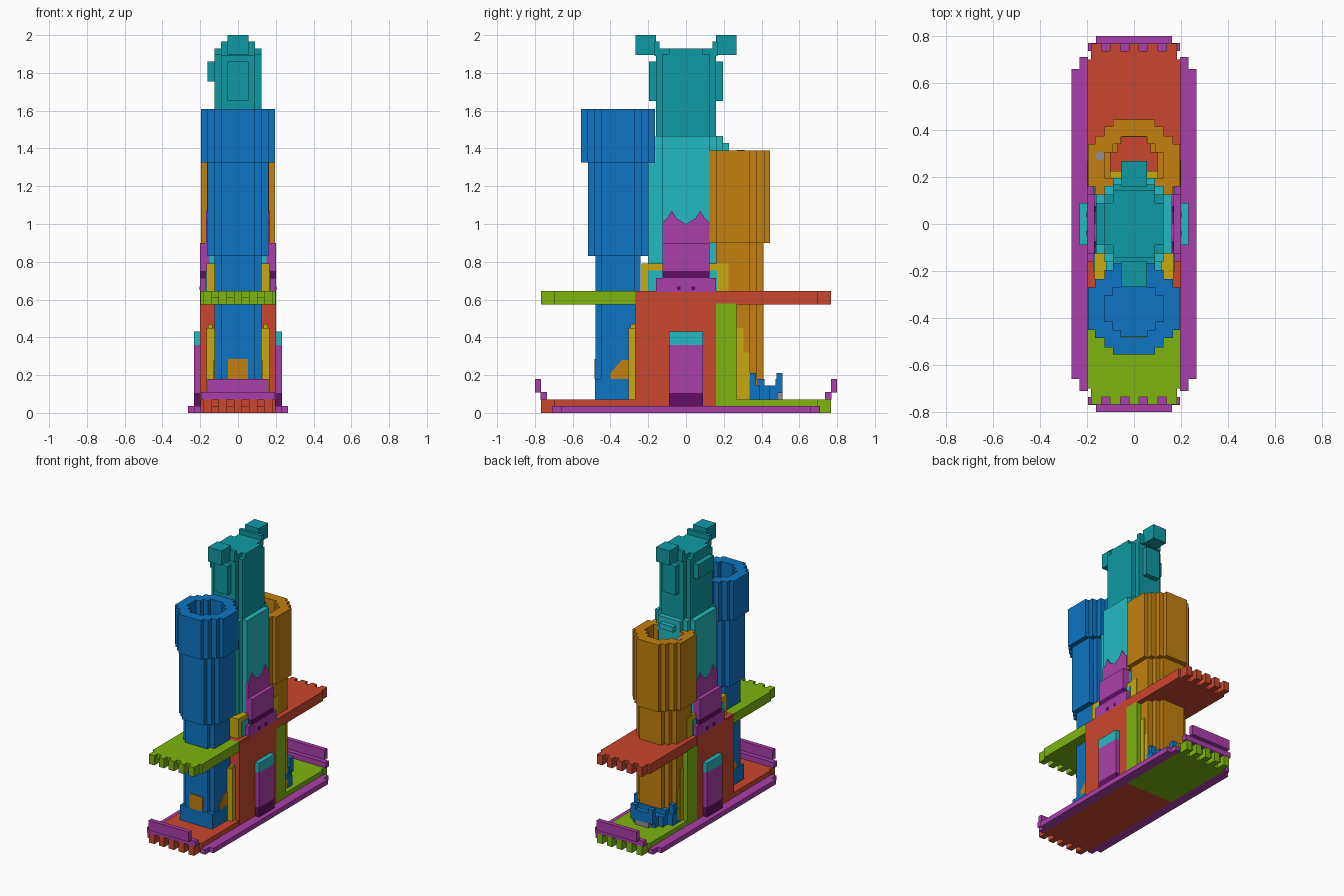
import bpy
import math

cube = bpy.data.objects.get("Cube")
if cube:
    bpy.data.objects.remove(cube, do_unlink=True)


def lin(c):
    c /= 255
    return c / 12.92 if c <= 0.04045 else ((c + 0.055) / 1.055) ** 2.4


def material(name, r, g, b):
    m = bpy.data.materials.new(name)
    m.use_nodes = True
    col = (lin(r), lin(g), lin(b), 1)
    m.diffuse_color = col
    m.node_tree.nodes["Principled BSDF"].inputs["Base Color"].default_value = col
    return m


PURPLE = material("purple", 170, 63, 170)
DARK = material("dark purple", 98, 14, 98)
RED = material("red", 202, 71, 46)
GREEN = material("green", 126, 180, 15)
BLUE = material("blue", 14, 117, 195)
ORANGE = material("orange", 195, 128, 14)
CYAN = material("cyan", 36, 186, 194)
TEAL = material("teal", 15, 154, 163)
YELLOW = material("yellow", 200, 170, 14)
GREY = material("grey", 145, 145, 145)


def prism(name, mat, loops, z0, z1, at=(0, 0), along_x=False):
    """Extrude closed outlines; the second outline becomes a hole."""
    cu = bpy.data.curves.new(name, "CURVE")
    cu.dimensions, cu.fill_mode = "2D", "BOTH"
    cu.extrude = (z1 - z0) / 2
    for pts in loops:
        s = cu.splines.new("POLY")
        s.points.add(len(pts) - 1)
        for p, (x, y) in zip(s.points, pts):
            p.co = (x, y, 0, 1)
        s.use_cyclic_u = True
    tmp = bpy.data.objects.new(name + "_curve", cu)
    bpy.context.collection.objects.link(tmp)
    bpy.context.view_layer.update()
    me = bpy.data.meshes.new_from_object(
        tmp.evaluated_get(bpy.context.evaluated_depsgraph_get()))
    bpy.data.objects.remove(tmp, do_unlink=True)
    me.materials.clear()
    me.materials.append(mat)
    for p in me.polygons:
        p.use_smooth = False
    ob = bpy.data.objects.new(name, me)
    bpy.context.collection.objects.link(ob)
    mid = (z0 + z1) / 2
    if along_x:
        ob.rotation_euler = (math.pi / 2, 0, math.pi / 2)
        ob.location = (mid, 0, 0)
    else:
        ob.location = (at[0], at[1], mid)
    return ob


def box(name, mat, x0, x1, y0, y1, z0, z1):
    v = [(x, y, z) for x in (x0, x1) for y in (y0, y1) for z in (z0, z1)]
    f = [(0, 1, 3, 2), (4, 6, 7, 5), (0, 4, 5, 1), (2, 3, 7, 6), (0, 2, 6, 4), (1, 5, 7, 3)]
    me = bpy.data.meshes.new(name)
    me.from_pydata(v, [], f)
    me.materials.append(mat)
    ob = bpy.data.objects.new(name, me)
    bpy.context.collection.objects.link(ob)
    return ob


def stepped(steps):
    """Blocky round outline from (half width, half depth) steps."""
    q = []
    for i, (x, y) in enumerate(steps):
        q.append((x, y))
        if i + 1 < len(steps):
            q.append((steps[i + 1][0], y))
    r = q[::-1]
    return (q + [(-x, y) for x, y in r]
            + [(-x, -y) for x, y in q] + [(x, -y) for x, y in r])


R195 = stepped([(.195, .09), (.165, .125), (.125, .165), (.09, .195)])
R160 = stepped([(.162, .09), (.125, .125), (.09, .16)])
R120 = stepped([(.125, .09), (.09, .12)])
HOLE = stepped([(.125, .055), (.09, .09), (.055, .122)])
SLIM_HOLE = stepped([(.1, .055), (.07, .1), (.05, .12)])

# Lower and upper floors, split in two colours, with toothed ends
for name, z0, z1, split, front, back in (
        ("lower_floor", 0, .07, .16, RED, GREEN),
        ("upper_floor", .575, .645, -.27, GREEN, RED)):
    box(name + "_front", front, -.198, .198, -.70, split, z0, z1)
    box(name + "_back", back, -.198, .198, split, .70, z0, z1)
    for s, mat in ((-1, front), (1, back)):
        for i in range(-2, 3):
            x = i * .08
            a, b = sorted((s * .69, s * .768))
            box(name + "_tooth", mat, x - .022, x + .022, a, b, z0, z1)
        for i in range(-2, 2):
            x = i * .08 + .04
            a, b = sorted((s * .69, s * .735))
            box(name + "_gap", mat, x - .02, x + .02, a, b, z0 + .035, z1)

# Base rim and end rails
for s in (-1, 1):
    a, b = sorted((s * .195, s * .265))
    box("base_rim", PURPLE, a, b, -.66, .66, 0, .036)
    a, b = sorted((s * .195, s * .232))
    box("base_rim_end", PURPLE, a, b, -.71, .71, 0, .036)
    a, b = sorted((s * .735, s * .77))
    box("rail_foot", PURPLE, -.195, .195, a, b, .07, .11)
    a, b = sorted((s * .768, s * .8))
    box("end_rail", PURPLE, -.162, .162, a, b, .108, .18)

# Core block between the floors
box("core_front", RED, -.2, .2, -.27, .16, .036, .64)
box("core_back", GREEN, -.2, .2, .16, .268, .036, .58)

# Corner posts
for sx in (-1, 1):
    for sy in (-1, 1):
        a, b = sorted((sx * .125, sx * .168))
        c, d = sorted((sy * .26, sy * .305))
        box("corner_post", YELLOW, a, b, c, d, .07, .45)
        a, b = sorted((sx * .135, sx * .16))
        c, d = sorted((sy * .26, sy * .295))
        box("post_tip", YELLOW, a, b, c, d, .45, .47)
        if sy > 0:
            a, b = sorted((sx * .125, sx * .165))
            box("post_step", YELLOW, a, b, .30, .335, .07, .32)

# Doors on both sides
for s in (-1, 1):
    for name, mat, z0, z1 in (("door_sill", DARK, .036, .105),
                              ("door_panel", PURPLE, .105, .36),
                              ("door_lintel", CYAN, .36, .43)):
        a, b = sorted((s * .19, s * .232))
        box(name, mat, a, b, -.09, .09, z0, z1)

# Collar above the upper floor
box("collar", YELLOW, -.167, .167, -.235, .225, .64, .79)
box("collar_panel", CYAN, -.172, .172, -.2, .165, .645, .755)

# Purple side shields with a jagged crest
for s in (-1, 1):
    a, b = sorted((s * .15, s * .2))
    box("shield_foot", PURPLE, a, b, -.16, .16, .64, .715)
    box("shield_band", DARK, a, b, -.125, .125, .715, .752)
    box("shield_panel", PURPLE, a, b, -.125, .125, .752, .9)
    for y in (-.038, .038):
        a, b = sorted((s * .198, s * .203))
        box("shield_notch", DARK, a, b, y - .01, y + .01, .65, .67)
    crest = [(-.125, .88), (.125, .88), (.125, 1.01), (.1, 1.03), (.075, 1.07),
             (.05, 1.03), (0, 1.0), (-.05, 1.03), (-.075, 1.07), (-.1, 1.03), (-.125, 1.01)]
    a, b = sorted((s * .15, s * .17))
    prism("shield_crest", PURPLE, [crest], a, b, along_x=True)

# Central tower
prism("tower_body", CYAN, [stepped([(.162, .125), (.125, .162)])], .64, 1.465)
box("tower_front_slab", CYAN, -.12, .12, -.2, 0, .64, 1.325)
box("tower_back_slab", CYAN, -.12, .12, 0, .19, .64, 1.36)
box("tower_ledge", CYAN, -.09, .09, .1, .195, 1.36, 1.465)
box("tower_ledge_tip", CYAN, -.055, .055, .19, .228, 1.39, 1.43)
prism("tower_top", TEAL, [stepped([(.125, .125), (.09, .16)])], 1.46, 1.9)
box("tower_crown", TEAL, -.125, .125, -.09, .09, 1.9, 1.93)
box("tower_nub", TEAL, -.162, -.12, -.09, .09, 1.755, 1.86)
for s in (-1, 1):
    a, b = sorted((s * .15, s * .197))
    box("tower_panel", TEAL, -.055, .055, a, b, 1.65, 1.86)
    a, b = sorted((s * .09, s * .168))
    box("arm_root", TEAL, -.09, .09, a, b, 1.89, 1.93)
    a, b = sorted((s * .14, s * .168))
    box("arm_collar", TEAL, -.09, .09, a, b, 1.92, 1.965)
    a, b = sorted((s * .16, s * .268))
    box("arm_block", TEAL, -.055, .055, a, b, 1.895, 2.0)

# Front chimney
at = (0, -.36)
prism("front_chimney_rim", BLUE, [R195, HOLE], 1.325, 1.61, at)
prism("front_chimney_middle", BLUE, [R160, HOLE], .83, 1.325, at)
prism("front_chimney_lower", BLUE, [R120], .18, .83, at)
box("front_chimney_base", BLUE, -.13, .13, -.482, -.24, .07, .18)
box("front_hearth", ORANGE, -.052, .052, -.485, -.478, .18, .285)
hearth = [(-.4, .18), (-.3, .18), (-.3, .28), (-.34, .28), (-.4, .21)]
for x in (-.126, .126):
    prism("side_hearth", ORANGE, [hearth], x - .003, x + .003, along_x=True)

# Back chimney
at = (0, .25)
prism("back_chimney_rim", ORANGE, [R195, HOLE], .9, 1.39, at)
prism("back_chimney_middle", ORANGE, [R160, SLIM_HOLE], .645, .9, at)
prism("back_chimney_lower", ORANGE, [R160], .07, .6, at)
prism("rim_spot", GREY, [[(.02 * math.cos(i * math.pi / 4), .02 * math.sin(i * math.pi / 4))
                          for i in range(8)]], 1.387, 1.393, (-.145, .29))

# Blocky basin around the back chimney
prism("basin", BLUE, [stepped([(.165, .13), (.125, .185), (.09, .225)])], .07, .145, (0, .26))
prism("basin_wall", BLUE, [stepped([(.165, .09), (.125, .155)])], .14, .18, (0, .26))
box("basin_lip", BLUE, -.09, .09, .475, .512, .105, .18)
for x in (-.07, .07):
    box("basin_lip_peak", BLUE, x - .02, x + .02, .478, .512, .175, .212)
    box("basin_step", BLUE, x * 2 - .02, x * 2 + .02, .3, .37, .14, .212)
box("basin_spout", GREY, -.055, .055, .47, .51, .07, .105)
